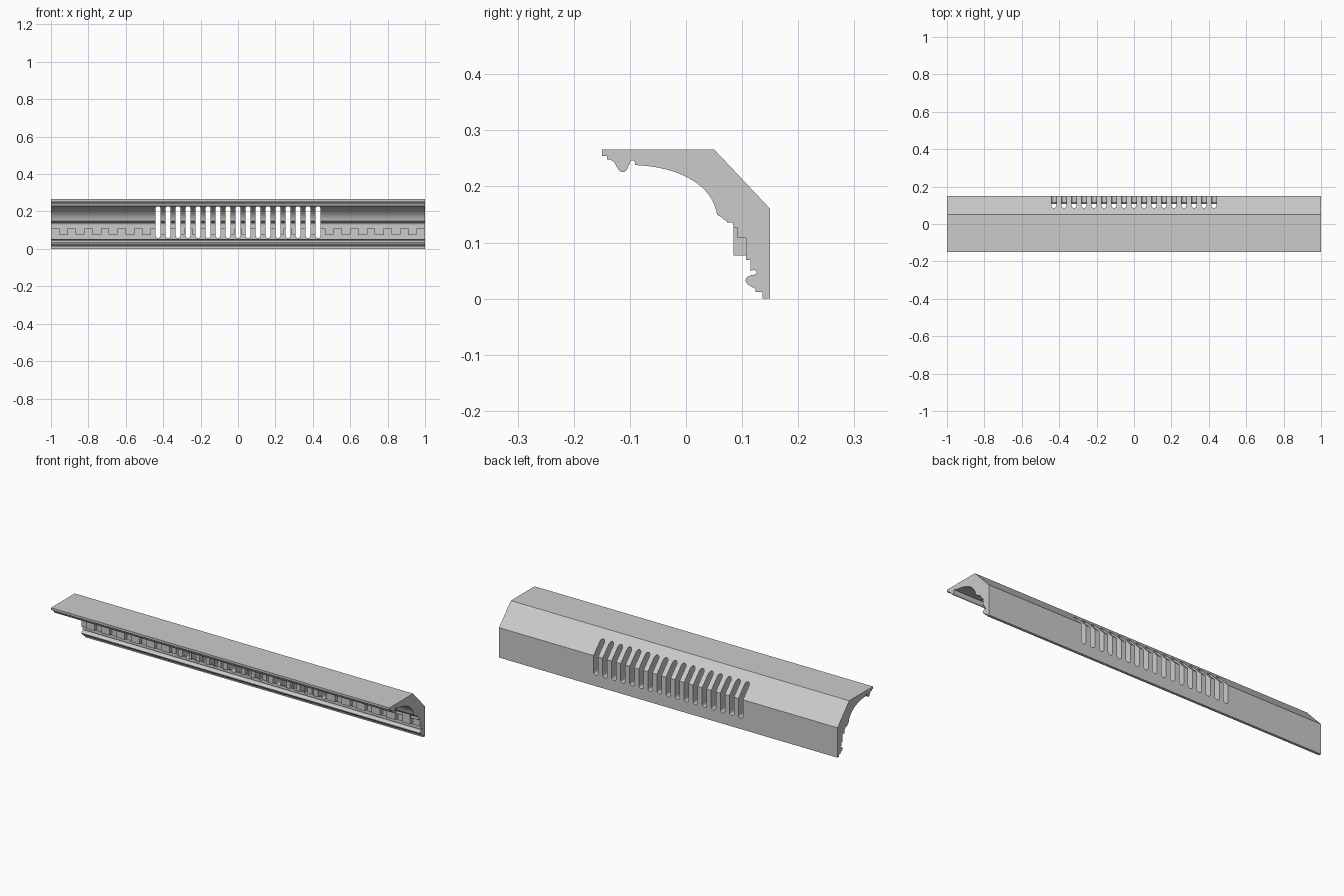
import bpy, bmesh, math

if "Cube" in bpy.data.objects:
    bpy.data.objects.remove(bpy.data.objects["Cube"])


def bez(a, b, c, d, n=12):
    """Cubic curve sampled from a to d."""
    out = []
    for i in range(n + 1):
        t = i / n
        w = ((1-t)**3, 3*t*(1-t)**2, 3*t*t*(1-t), t**3)
        out.append(tuple(sum(k * p[j] for k, p in zip(w, (a, b, c, d))) for j in (0, 1)))
    return out


def prism(bm, pts, vec):
    """Extrude a closed outline of 3D points along vec."""
    face = bm.faces.new([bm.verts.new(p) for p in pts])
    new = bmesh.ops.extrude_face_region(bm, geom=[face])["geom"]
    bmesh.ops.translate(bm, vec=vec, verts=[v for v in new if isinstance(v, bmesh.types.BMVert)])


def finish(bm, name):
    bmesh.ops.recalc_face_normals(bm, faces=bm.faces)
    me = bpy.data.meshes.new(name)
    bm.to_mesh(me)
    bm.free()
    ob = bpy.data.objects.new(name, me)
    bpy.context.collection.objects.link(ob)
    return ob


# Moulding cross-section (y, z): back, lower bead, steps, cove, upper ogee
prof = [(-.15, .266), (.05, .266), (.15, .16), (.15, 0), (.136, 0), (.136, .012), (.124, .012)]
prof += bez((.124, .017), (.116, .023), (.108, .023), (.106, .033), 8)
prof += bez((.107, .036), (.111, .043), (.119, .041), (.126, .044), 6)
prof += bez((.126, .048), (.122, .052), (.12, .052), (.115, .049), 5)
prof += [(.115, .069), (.107, .069), (.107, .108), (.092, .108), (.092, .127),
         (.085, .127), (.083, .136), (.073, .136)]
prof += bez((.073, .139), (.066, .139), (.064, .147), (.056, .149), 6)
prof += bez((.055, .152), (.045, .205), (-.015, .235), (-.091, .238), 24)
prof += bez((-.091, .243), (-.092, .248), (-.1, .248), (-.1, .241), 5)
prof += bez((-.102, .238), (-.106, .222), (-.117, .222), (-.123, .234), 8)
prof += bez((-.125, .238), (-.127, .244), (-.132, .248), (-.141, .248), 5)
prof += [(-.141, .254), (-.15, .254)]
bm = bmesh.new()
prism(bm, [(-1, y, z) for y, z in prof], (2, 0, 0))
body = finish(bm, "cornice_moulding")

# Row of dentil blocks
bm = bmesh.new()
pitch, width = 2 / 22.5, .05
for i in range(22):
    x = (i - 10.5) * pitch - width / 2
    prism(bm, [(x, .085, .077), (x, .112, .077), (x, .112, .108), (x, .097, .108),
               (x, .097, .127), (x, .085, .127)], (width, 0, 0))
dentils = finish(bm, "dentils")

# Round-ended vent slots cut straight through from front to back
bm = bmesh.new()
r, z0, z1 = .0135, .058, .228
for i in range(17):
    x = (i - 8) * .0535
    pts = []
    for zc, start in ((z1 - r, 0), (z0 + r, math.pi)):
        for k in range(9):
            a = start + math.pi * k / 8
            pts.append((x + r * math.cos(a), -.3, zc + r * math.sin(a)))
    prism(bm, pts, (0, .6, 0))
cutter = finish(bm, "slot_cutter")

for ob in (body, dentils):
    m = ob.modifiers.new("slots", "BOOLEAN")
    m.operation, m.solver, m.object = "DIFFERENCE", "EXACT", cutter
    bpy.context.view_layer.objects.active = ob
    bpy.ops.object.select_all(action="DESELECT")
    ob.select_set(True)
    bpy.ops.object.modifier_apply(modifier=m.name)
    bpy.ops.object.shade_smooth_by_angle(angle=math.radians(30))
bpy.data.objects.remove(cutter)
